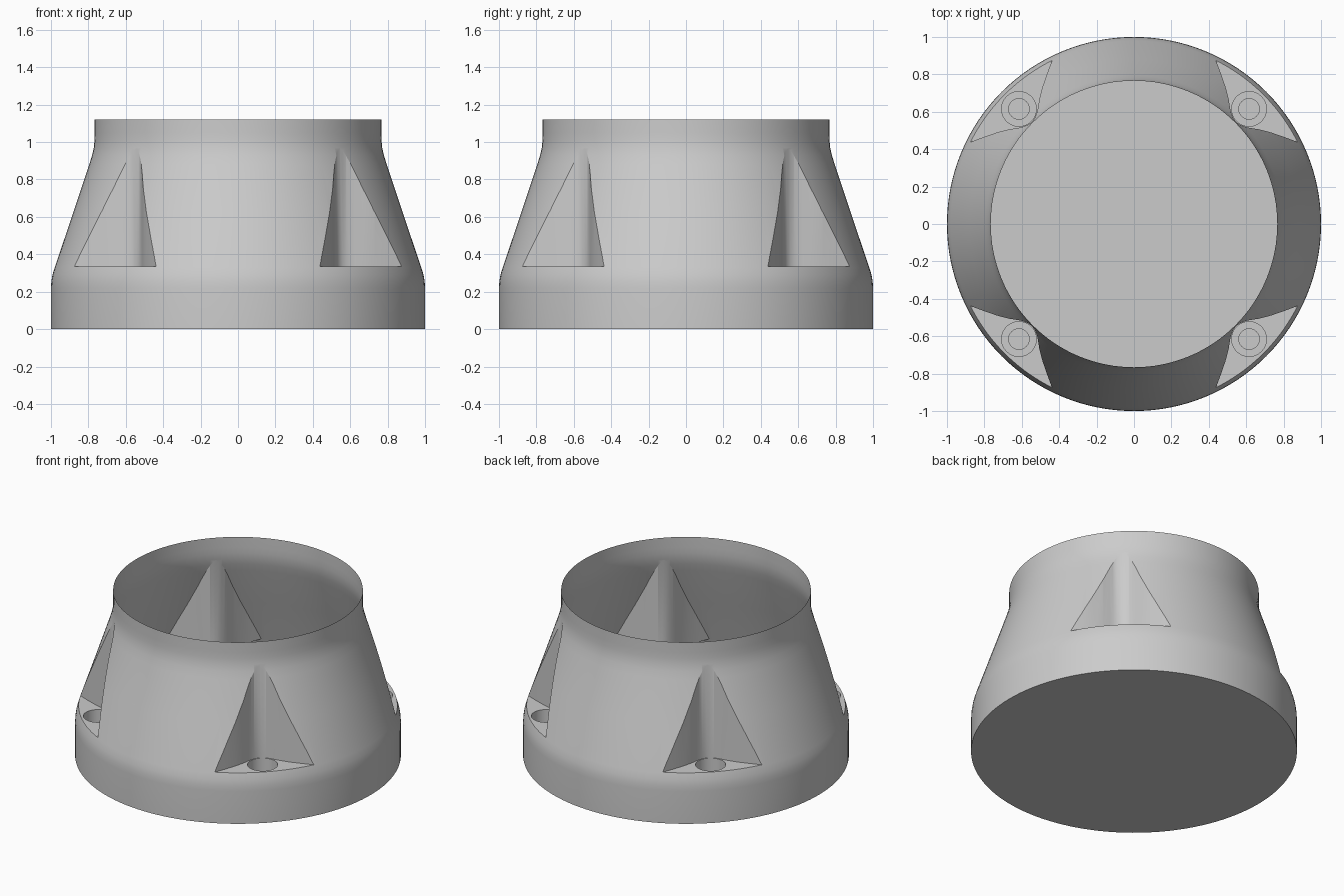
import bpy, bmesh, math
from mathutils import Matrix

if "Cube" in bpy.data.objects:
    bpy.data.objects.remove(bpy.data.objects["Cube"])

SEGMENTS = 128
HEIGHT = 1.12
FLOOR = 0.335      # level of the pocket floors
BOLT_RADIUS = 0.87 # distance of the bolt holes from the axis

grey = bpy.data.materials.new("plain grey")
grey.use_nodes = True
grey.diffuse_color = (0.6, 0.6, 0.6, 1)
grey.node_tree.nodes["Principled BSDF"].inputs["Base Color"].default_value = (0.6, 0.6, 0.6, 1)


def add_object(name, bm):
    bmesh.ops.recalc_face_normals(bm, faces=bm.faces)
    mesh = bpy.data.meshes.new(name)
    bm.to_mesh(mesh)
    bm.free()
    mesh.materials.append(grey)
    obj = bpy.data.objects.new(name, mesh)
    bpy.context.collection.objects.link(obj)
    return obj


def lathe(profile, segments, centre=0.0):
    """Closed solid of revolution from (radius, height) pairs, capped at both ends."""
    bm = bmesh.new()
    rings = []
    for r, z in profile:
        rings.append([bm.verts.new((centre + r * math.cos(math.tau * i / segments),
                                    r * math.sin(math.tau * i / segments), z))
                      for i in range(segments)])
    for low, high in zip(rings, rings[1:]):
        for i in range(segments):
            j = (i + 1) % segments
            bm.faces.new((low[i], low[j], high[j], high[i]))
    bm.faces.new(rings[0])
    bm.faces.new(rings[-1])
    return bm


def pocket():
    """Flared upright prism that opens outwards along +x."""
    half = [(0.774, 0.018), (0.78, 0.036), (0.789, 0.056), (0.805, 0.08),
            (0.83, 0.114), (0.863, 0.17), (0.895, 0.235), (0.926, 0.304), (1.03, 0.54)]
    outline = [(u, -v) for u, v in reversed(half)] + [(0.772, 0)] + half
    bm = bmesh.new()
    base = bm.faces.new([bm.verts.new((u, v, FLOOR)) for u, v in outline])
    top = bmesh.ops.extrude_face_region(bm, geom=[base])["geom"]
    bmesh.ops.translate(bm, vec=(0, 0, 0.72),
                        verts=[g for g in top if isinstance(g, bmesh.types.BMVert)])
    return bm


# Body: straight foot, sloping cone, straight collar
body = add_object("housing_shell", lathe(
    [(1, 0), (1, 0.22), (0.998, 0.255), (0.992, 0.29), (0.98, 0.33), (0.88, 0.625),
     (0.795, 0.88), (0.78, 0.93), (0.771, 0.97), (0.767, 1.01), (0.766, 1.05),
     (0.766, HEIGHT)], SEGMENTS))

# Cut the pockets and stepped bolt holes on the four diagonals
cutters = []
for k in range(4):
    turn = Matrix.Rotation(math.radians(45 + 90 * k), 4, "Z")
    hole = lathe([(0.055, 0.004), (0.055, 0.03), (0.093, 0.03), (0.093, FLOOR + 0.05)],
                 40, BOLT_RADIUS)
    for name, bm in (("pocket_cutter", pocket()), ("bolt_hole_cutter", hole)):
        bm.transform(turn)
        cutter = add_object(name, bm)
        cutter.hide_render = True
        cutters.append(cutter)
        cut = body.modifiers.new(name, "BOOLEAN")
        cut.operation = "DIFFERENCE"
        cut.solver = "EXACT"
        cut.object = cutter

bpy.context.view_layer.update()
graph = bpy.context.evaluated_depsgraph_get()
result = bpy.data.meshes.new_from_object(body.evaluated_get(graph))
body.modifiers.clear()
body.data = result
for cutter in cutters:
    bpy.data.objects.remove(cutter)

# Open the collar at the top, leaving a thin shell
bm = bmesh.new()
bm.from_mesh(result)
lid = [f for f in bm.faces if all(v.co.z > HEIGHT - 0.001 for v in f.verts)]
bmesh.ops.delete(bm, geom=lid, context="FACES")
bm.to_mesh(result)
bm.free()

# Smooth walls with crisp pocket and hole edges
bpy.ops.object.select_all(action="DESELECT")
body.select_set(True)
bpy.context.view_layer.objects.active = body
bpy.ops.object.shade_smooth_by_angle(angle=math.radians(30))
